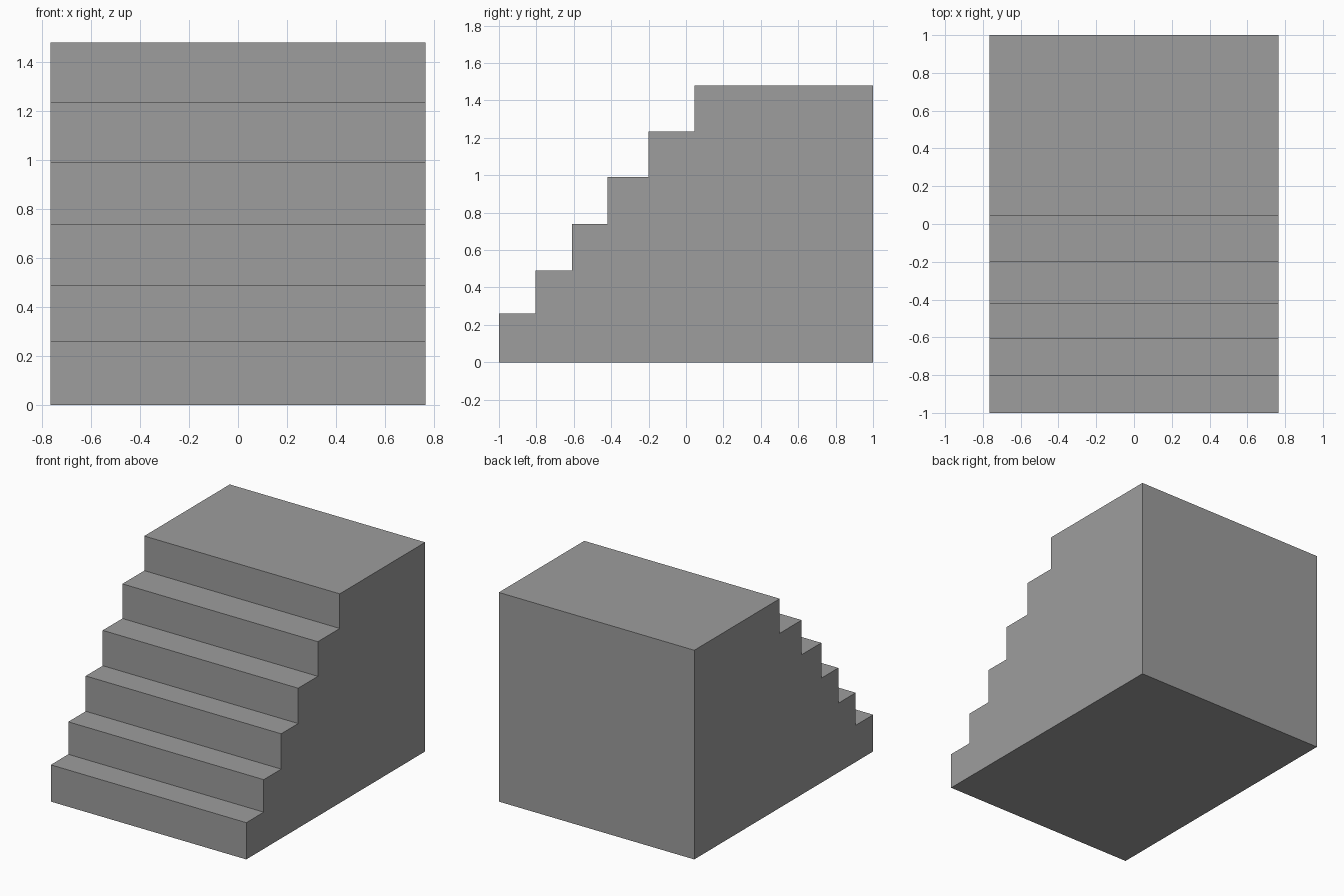
import bpy
import bmesh

# Remove the default cube
cube = bpy.data.objects.get("Cube")
if cube:
    bpy.data.objects.remove(cube, do_unlink=True)

# Plain grey stone
stone = bpy.data.materials.new("mid_grey")
stone.use_nodes = True
grey = (0.34, 0.34, 0.34, 1)
stone.diffuse_color = grey
stone.node_tree.nodes["Principled BSDF"].inputs["Base Color"].default_value = grey

HALF_WIDTH = 0.765
BACK = 1.0
riser_y = [-1.0, -0.805, -0.61, -0.42, -0.2, 0.045]
tread_z = [0.26, 0.49, 0.74, 0.99, 1.235, 1.48]

# Side profile: riser and tread corners, then down the back
profile = []
floor = 0.0
for y, z in zip(riser_y, tread_z):
    profile += [(y, floor), (y, z)]
    floor = z
profile += [(BACK, floor), (BACK, 0.0)]

# Extrude the profile across the width
bm = bmesh.new()
side = bm.faces.new([bm.verts.new((-HALF_WIDTH, y, z)) for y, z in profile])
extruded = bmesh.ops.extrude_face_region(bm, geom=[side])
moved = [v for v in extruded["geom"] if isinstance(v, bmesh.types.BMVert)]
bmesh.ops.translate(bm, verts=moved, vec=(2 * HALF_WIDTH, 0, 0))
bmesh.ops.recalc_face_normals(bm, faces=bm.faces)

# Solid staircase with top landing
mesh = bpy.data.meshes.new("staircase")
bm.to_mesh(mesh)
bm.free()
mesh.materials.append(stone)
staircase = bpy.data.objects.new("staircase", mesh)
bpy.context.collection.objects.link(staircase)
